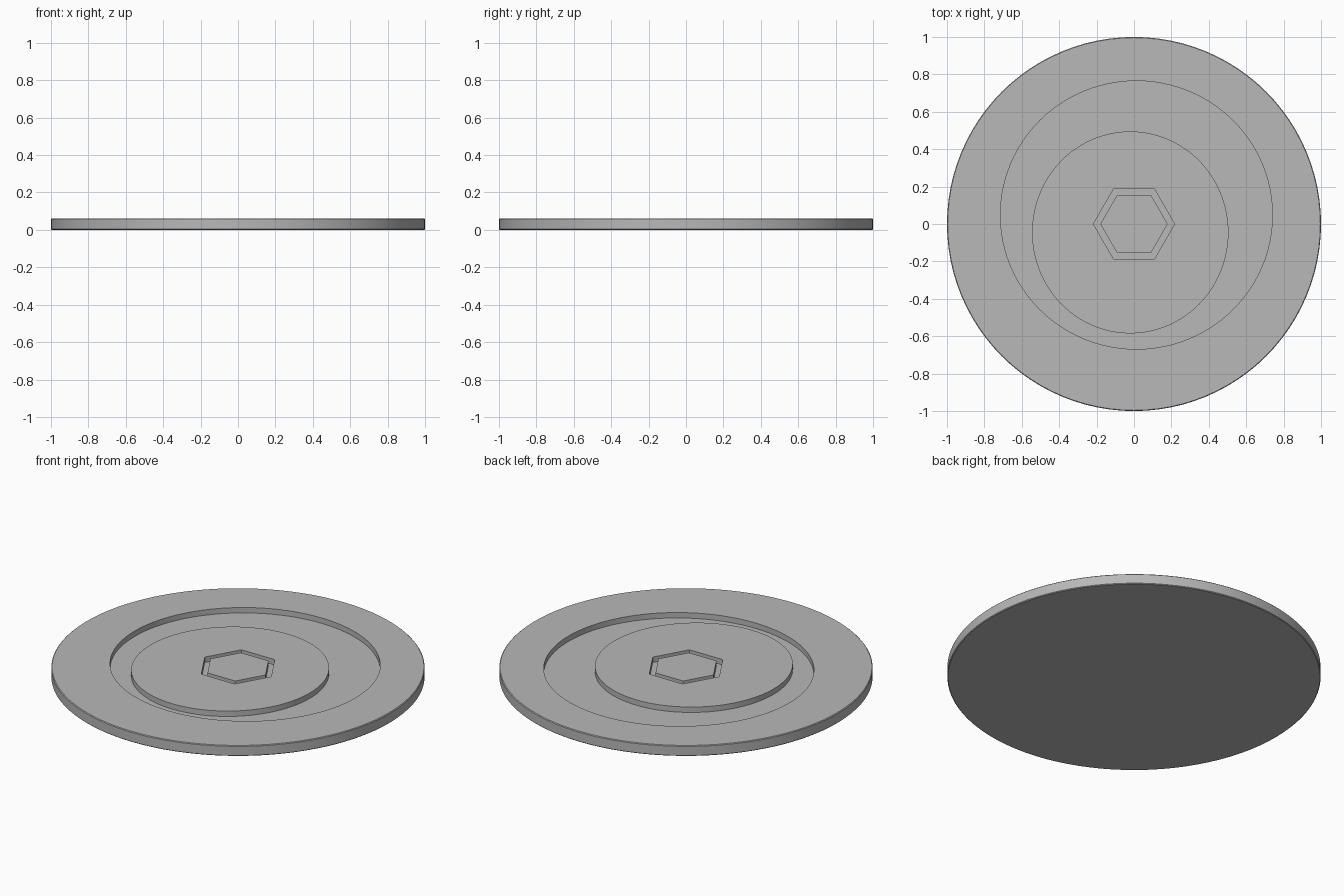
import bpy, bmesh
from math import pi, sin, cos

cube = bpy.data.objects.get("Cube")
if cube:
    bpy.data.objects.remove(cube, do_unlink=True)

SIDES = 96
TOP, FLOOR, BEVEL = 0.062, 0.03, 0.004

grey = bpy.data.materials.new("plain_grey")
grey.use_nodes = True
colour = (0.48, 0.48, 0.48, 1)
grey.diffuse_color = colour
grey.node_tree.nodes["Principled BSDF"].inputs["Base Color"].default_value = colour

bm = bmesh.new()


def oval(z, rx, ry, cx=0, cy=0):
    """Loop of vertices round an oval."""
    angles = [2 * pi * i / SIDES for i in range(SIDES)]
    return [bm.verts.new((cx + rx * cos(a), cy + ry * sin(a), z)) for a in angles]


def hexagon(z, radius):
    """Loop of the same count that follows a hexagon, corners on x."""
    loop = []
    for i in range(SIDES):
        a = 2 * pi * i / SIDES
        r = radius * cos(pi / 6) / cos(a % (pi / 3) - pi / 6)
        loop.append(bm.verts.new((r * cos(a), r * sin(a), z)))
    return loop


recess = (0.727, 0.717, 0.013, 0.048)
island = (0.525, 0.54, -0.02, -0.045)

# Loops run from the underside, up the rim and in to the centre
loops = [
    oval(0, 1 - BEVEL, 1 - BEVEL),
    oval(BEVEL, 1, 1),
    oval(TOP - BEVEL, 1, 1),
    oval(TOP, 1 - BEVEL, 1 - BEVEL),
    # off-centre round channel
    oval(TOP, *recess),
    oval(FLOOR, *recess),
    oval(FLOOR, *island),
    oval(TOP, *island),
    # hexagonal groove
    hexagon(TOP, 0.217),
    hexagon(FLOOR, 0.217),
    hexagon(FLOOR, 0.18),
    hexagon(TOP, 0.18),
]
for low, high in zip(loops, loops[1:]):
    for i in range(SIDES):
        j = (i + 1) % SIDES
        bm.faces.new((low[i], low[j], high[j], high[i]))

# Underside and hexagon centre
bm.faces.new(loops[0][::-1])
bm.faces.new(loops[-1])
bmesh.ops.recalc_face_normals(bm, faces=bm.faces[:])

mesh = bpy.data.meshes.new("grooved_disc")
bm.to_mesh(mesh)
bm.free()
mesh.materials.append(grey)
disc = bpy.data.objects.new("grooved_disc", mesh)
bpy.context.collection.objects.link(disc)

bpy.ops.object.select_all(action="DESELECT")
disc.select_set(True)
bpy.context.view_layer.objects.active = disc
bpy.ops.object.shade_smooth_by_angle(angle=pi / 6)
